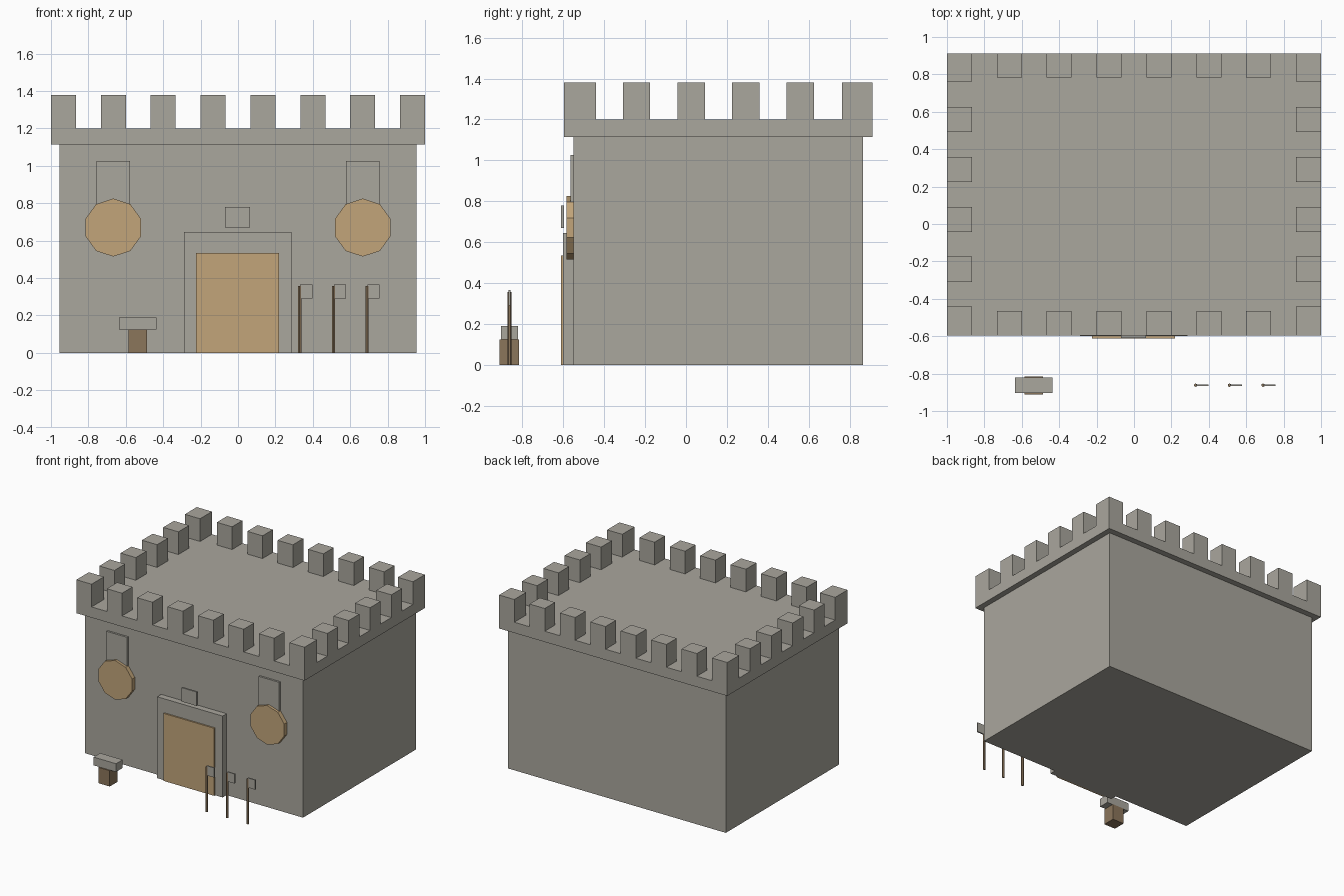
import bpy, bmesh, math
from mathutils import Matrix

if "Cube" in bpy.data.objects:
    bpy.data.objects.remove(bpy.data.objects["Cube"])


def material(name, rgb):
    m = bpy.data.materials.new(name)
    m.diffuse_color = (*rgb, 1)
    m.use_nodes = True
    m.node_tree.nodes["Principled BSDF"].inputs["Base Color"].default_value = m.diffuse_color
    return m


STONE = material("grey stone", (0.40, 0.385, 0.34))
TAN = material("tan wood", (0.54, 0.376, 0.195))
BROWN = material("brown wood", (0.26, 0.18, 0.105))


def finish(name, bm, mat):
    bmesh.ops.recalc_face_normals(bm, faces=bm.faces)
    mesh = bpy.data.meshes.new(name)
    bm.to_mesh(mesh)
    bm.free()
    mesh.materials.append(mat)
    ob = bpy.data.objects.new(name, mesh)
    bpy.context.collection.objects.link(ob)
    return ob


def add_box(bm, x, y, z):
    """Box between (min, max) pairs on each axis."""
    size = [b - a for a, b in (x, y, z)]
    mid = [(a + b) / 2 for a, b in (x, y, z)]
    bmesh.ops.create_cube(bm, size=1, matrix=Matrix.Translation(mid) @ Matrix.Diagonal((*size, 1)))


def box(name, x, y, z, mat):
    bm = bmesh.new()
    add_box(bm, x, y, z)
    return finish(name, bm, mat)


def cylinder(name, radius, depth, sides, matrix, mat):
    bm = bmesh.new()
    bmesh.ops.create_cone(bm, cap_ends=True, segments=sides, radius1=radius,
                          radius2=radius, depth=depth, matrix=matrix)
    return finish(name, bm, mat)


# Keep and overhanging roof slab
box("keep_walls", (-0.955, 0.955), (-0.55, 0.865), (0, 1.115), STONE)
box("parapet", (-1, 1), (-0.595, 0.912), (1.115, 1.2), STONE)

# Battlements: corners, front and back rows, side rows
bm = bmesh.new()
Z = (1.2, 1.38)
for x in ((-1, -0.867), (0.867, 1)):
    for y in ((-0.595, -0.44), (0.763, 0.912)):
        add_box(bm, x, y, Z)
    for i in range(4):
        c = -0.242 + i * 0.267
        add_box(bm, x, (c - 0.067, c + 0.067), Z)
for i in range(1, 7):
    c = -0.9335 + i * 0.2667
    for y in ((-0.595, -0.464), (0.783, 0.912)):
        add_box(bm, (c - 0.067, c + 0.067), y, Z)
finish("battlements", bm, STONE)

# Doorway with the small sign plate above it
box("door_frame", (-0.288, 0.285), (-0.60, -0.55), (0, 0.645), STONE)
box("door", (-0.225, 0.22), (-0.612, -0.60), (0, 0.535), TAN)
box("sign_plate", (-0.07, 0.065), (-0.61, -0.596), (0.67, 0.78), STONE)

# Ten-sided shields under window plates
for side, label in ((-1, "left"), (1, "right")):
    c = side * 0.667
    box("window_plate_" + label, (c - 0.09, c + 0.09), (-0.565, -0.55), (0.76, 1.025), STONE)
    place = (Matrix.Translation((c, -0.5675, 0.67)) @ Matrix.Rotation(math.pi / 2, 4, 'X')
             @ Matrix.Rotation(math.pi / 10, 4, 'Z'))
    shield = cylinder("shield_" + label, 0.155, 0.035, 10, place, TAN)
    # Turn so that a corner points straight up
    top = max(v.co.z for v in shield.data.vertices)
    if top < 0.67 + 0.154:
        shield.data.transform(place @ Matrix.Rotation(math.pi / 10, 4, 'Z') @ place.inverted())

# Anvil on its block
box("anvil_block", (-0.585, -0.486), (-0.912, -0.815), (0, 0.125), BROWN)
box("anvil_top", (-0.635, -0.437), (-0.903, -0.82), (0.125, 0.19), STONE)

# Row of axes standing in front
for i in range(3):
    x = 0.33 + i * 0.18
    cylinder(f"axe_shaft_{i + 1}", 0.0095, 0.357, 6,
             Matrix.Translation((x, -0.862, 0.1785)), BROWN)
    box(f"axe_blade_{i + 1}", (x + 0.002, x + 0.067), (-0.867, -0.857), (0.29, 0.366), STONE)
